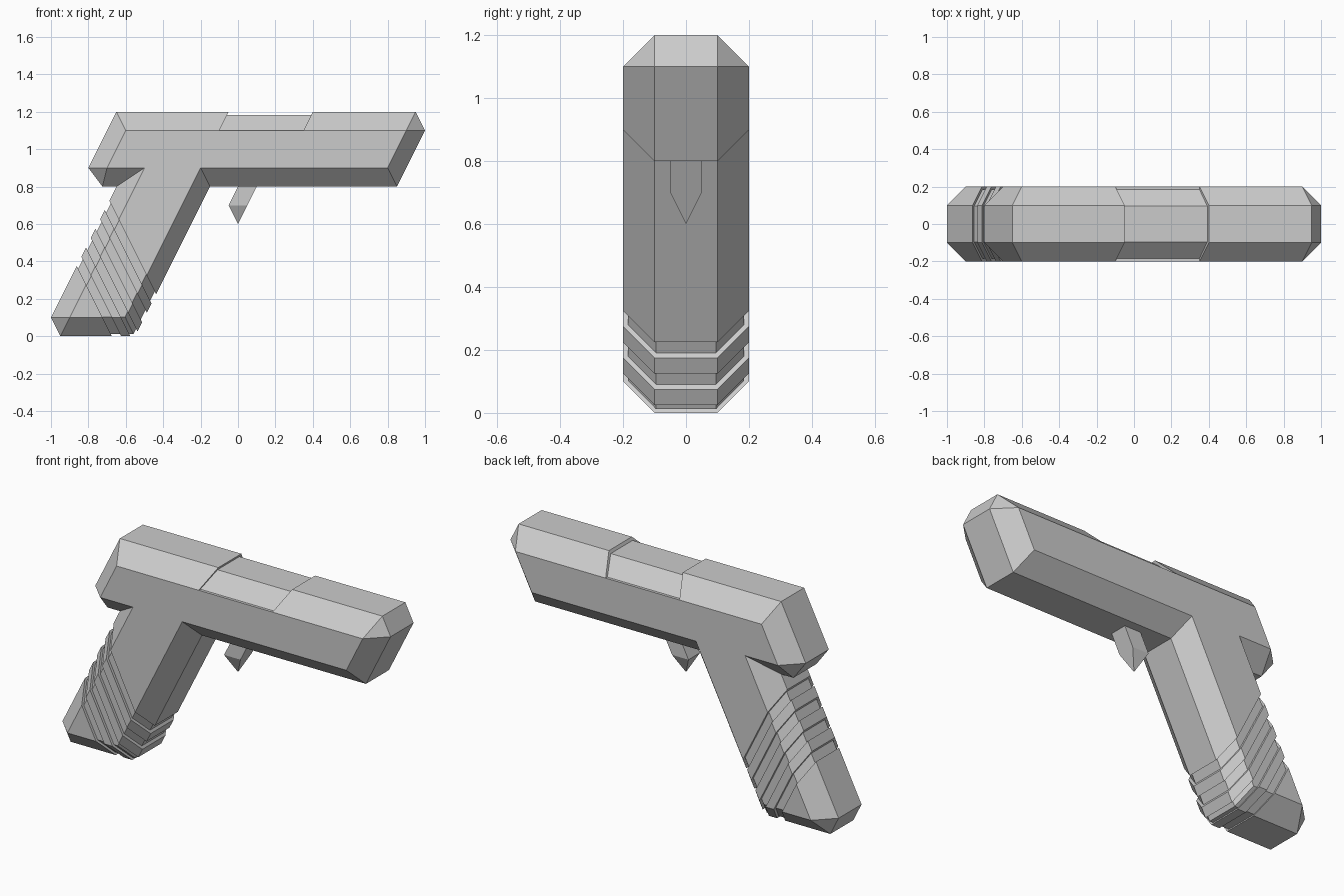
import bpy, bmesh

if "Cube" in bpy.data.objects:
    bpy.data.objects.remove(bpy.data.objects["Cube"])


def loft(name, outer, inner, y_out, y_in):
    """Closed solid: side faces at +-y_in (inner profile), rim band at +-y_out (outer profile)."""
    bm = bmesh.new()
    layers = [(inner, -y_in), (outer, -y_out), (outer, y_out), (inner, y_in)]
    rings = [[bm.verts.new((x, y, z)) for x, z in prof] for prof, y in layers]
    n = len(outer)
    for a, b in zip(rings, rings[1:]):
        for i in range(n):
            j = (i + 1) % n
            bm.faces.new((a[i], a[j], b[j], b[i]))
    bm.faces.new(rings[0])
    bm.faces.new(rings[-1])
    bmesh.ops.remove_doubles(bm, verts=bm.verts, dist=1e-4)
    return finish(name, bm)


def prism(name, profile, axis, lo, hi):
    """Extrude a 2D profile along 'y' (xz profile) or 'x' (yz profile)."""
    bm = bmesh.new()
    place = (lambda p, t: (p[0], t, p[1])) if axis == 'y' else (lambda p, t: (t, p[0], p[1]))
    a, b = ([bm.verts.new(place(p, t)) for p in profile] for t in (lo, hi))
    for i in range(len(a)):
        j = (i + 1) % len(a)
        bm.faces.new((a[i], a[j], b[j], b[i]))
    bm.faces.new(a)
    bm.faces.new(b)
    return finish(name, bm)


def finish(name, bm):
    bmesh.ops.recalc_face_normals(bm, faces=bm.faces)
    me = bpy.data.meshes.new(name)
    bm.to_mesh(me)
    bm.free()
    ob = bpy.data.objects.new(name, me)
    bpy.context.collection.objects.link(ob)
    return ob


def boolean(target, tool, operation):
    mod = target.modifiers.new(operation.title(), 'BOOLEAN')
    mod.operation = operation
    mod.solver = 'EXACT'
    mod.object = tool
    bpy.context.view_layer.objects.active = target
    bpy.ops.object.modifier_apply(modifier=mod.name)
    bpy.data.objects.remove(tool)


# Chamfered body: barrel and grip in one silhouette
rim = [(-.65, 1.2), (.95, 1.2), (1, 1.1), (.85, .8), (-.15, .8), (-.55, 0),
       (-.95, 0), (-1, .1), (-.65, .8), (-.725, .8), (-.8, .9)]
side = [(-.6, 1.1), (.9, 1.1), (.9, 1.1), (.8, .9), (-.2, .9), (-.6, .1),
        (-.9, .1), (-.9, .1), (-.5, .9), (-.7, .9), (-.7, .9)]
body = loft("body", rim, side, .1, .2)

# Slanted grip grooves: slabs along the lines z + 2x = c
for k in range(4):
    c0, c1 = -1.35 + .2 * k, -1.25 + .2 * k
    lo, hi = -.1, .78
    slab = [((c0 - lo) / 2, lo), ((c1 - lo) / 2, lo), ((c1 - hi) / 2, hi), ((c0 - hi) / 2, hi)]
    boolean(body, prism("groove_cutter", slab, 'y', -.3, .3), 'DIFFERENCE')

# Slightly smaller grip core forms the groove floors
core_rim = [(-.19, .75), (-.559, .012), (-.93, .012), (-.98, .11), (-.66, .75)]
core_side = [(-.28, .75), (-.6035, .103), (-.8935, .103), (-.8935, .103), (-.57, .75)]
boolean(body, loft("grip_core", core_rim, core_side, .095, .185), 'UNION')

# Shallow recess across the top of the barrel
port = [(-.1, 1.1), (.35, 1.1), (.425, 1.25), (-.025, 1.25)]
boolean(body, prism("recess_cutter", port, 'y', -.3, .3), 'DIFFERENCE')
half = [(.19, 1.0), (.19, 1.095), (.095, 1.184)]
section = half + [(-y, z) for y, z in reversed(half)]
boolean(body, prism("recess_floor", section, 'x', -.3, .6), 'UNION')

# Trigger: slanted bar ending in a point
bm = bmesh.new()
top, mid = ([bm.verts.new((x + dx, y, z)) for dx, y in ((-.05, -.05), (.05, -.05), (.05, .05), (-.05, .05))]
            for x, z in ((.05, .8), (0, .7)))
tip = bm.verts.new((0, 0, .6))
bm.faces.new(top)
for i in range(4):
    j = (i + 1) % 4
    bm.faces.new((top[i], top[j], mid[j], mid[i]))
    bm.faces.new((mid[i], mid[j], tip))
finish("trigger", bm)
